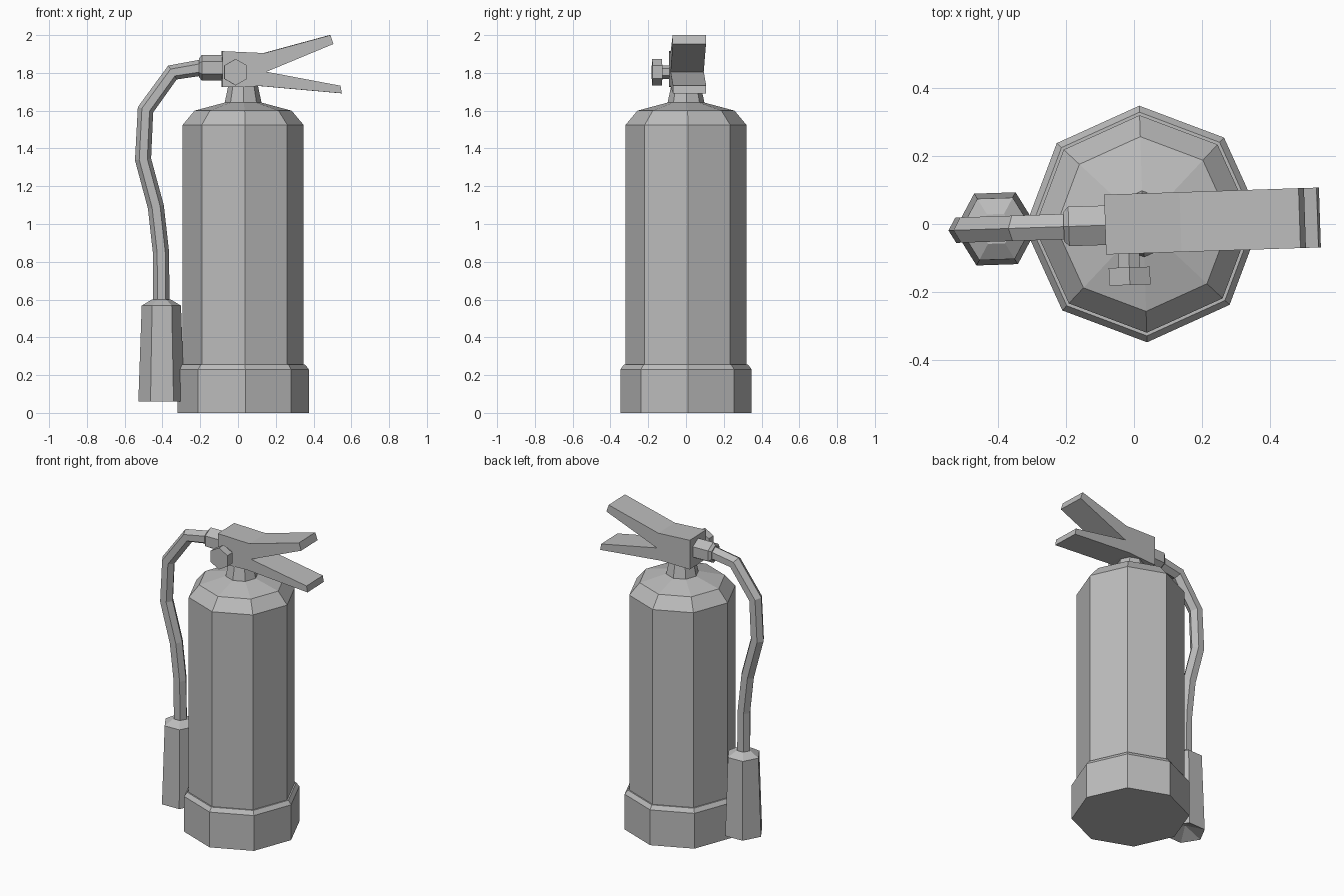
import bpy
import bmesh
from math import cos, sin, pi, radians
from mathutils import Matrix, Vector

cube = bpy.data.objects.get("Cube")
if cube:
    bpy.data.objects.remove(cube)

grey = bpy.data.materials.new("plain_grey")
grey.use_nodes = True
colour = (0.5, 0.5, 0.5, 1)
grey.diffuse_color = colour
grey.node_tree.nodes["Principled BSDF"].inputs["Base Color"].default_value = colour

# The whole model is turned slightly about the cylinder axis
AXIS = Vector((0.027, 0, 0))
TURN = Matrix.Translation(AXIS) @ Matrix.Rotation(radians(1.9), 4, "Z") @ Matrix.Translation(-AXIS)


def finish(name, bm):
    bmesh.ops.recalc_face_normals(bm, faces=bm.faces)
    bm.transform(TURN)
    mesh = bpy.data.meshes.new(name)
    bm.to_mesh(mesh)
    bm.free()
    mesh.materials.append(grey)
    obj = bpy.data.objects.new(name, mesh)
    bpy.context.collection.objects.link(obj)
    return obj


def skin(name, rings):
    """Join equal rings of points into a closed tube."""
    bm = bmesh.new()
    loops = [[bm.verts.new(p) for p in ring] for ring in rings]
    n = len(loops[0])
    for a, b in zip(loops, loops[1:]):
        for i in range(n):
            j = (i + 1) % n
            bm.faces.new((a[i], a[j], b[j], b[i]))
    bm.faces.new(loops[0])
    bm.faces.new(loops[-1])
    bmesh.ops.remove_doubles(bm, verts=bm.verts, dist=0.0002)
    return finish(name, bm)


def ring(centre, u, v, radius, sides):
    return [Vector(centre) + radius * (Vector(u) * cos(2 * pi * i / sides) + Vector(v) * sin(2 * pi * i / sides))
            for i in range(sides)]


def lathe(name, base, axis, u, profile, sides):
    """Faceted solid from (distance along axis, radius) pairs."""
    axis, u = Vector(axis), Vector(u)
    v = axis.cross(u)
    return skin(name, [ring(Vector(base) + axis * d, u, v, r, sides) for d, r in profile])


X, Y, Z = (1, 0, 0), (0, 1, 0), (0, 0, 1)

# Cylinder: foot, tank with shoulder, and neck
lathe("foot_ring", AXIS, Z, X, [(0, 0.348), (0.23, 0.348), (0.255, 0.329)], 8)
lathe("tank", AXIS, Z, X, [(0.2, 0.32), (1.525, 0.32), (1.6, 0.257), (1.642, 0.1)], 8)
lathe("neck", AXIS, Z, X, [(1.63, 0.1), (1.735, 0.078)], 8)

# Valve block with the two levers, one side profile given thickness
outline = [(-0.085, 1.725), (0.12, 1.73), (0.547, 1.692), (0.54, 1.732), (0.148, 1.806),
           (0.503, 1.953), (0.487, 2.0), (0.137, 1.905), (-0.085, 1.915)]
skin("valve_and_levers", [[(x, y, z) for x, z in outline] for y in (-0.086, 0.09)])

# Gauge on the front of the valve
gauge = (-0.018, -0.08, 1.804)
lathe("gauge_stem", gauge, (0, -1, 0), Z, [(-0.02, 0.036), (0.055, 0.036)], 6)
lathe("gauge", gauge, (0, -1, 0), Z, [(0.046, 0.07), (0.098, 0.07)], 6)

# Hose coupling on the side of the valve
lathe("hose_coupling", (-0.07, 0, 1.827), (-1, 0, 0), Z, [(0, 0.067), (0.122, 0.067), (0.137, 0.05)], 6)

# Hose swept along a bent path
path = [Vector((x, 0, z)) for x, z in
        [(-0.18, 1.83), (-0.347, 1.802), (-0.49, 1.605), (-0.503, 1.342), (-0.435, 1.09),
         (-0.408, 0.85), (-0.406, 0.57)]]
rings = []
for i, p in enumerate(path):
    before = (p - path[max(i - 1, 0)]).normalized()
    after = (path[min(i + 1, len(path) - 1)] - p).normalized()
    side = (before + after).normalized().cross(Vector(Y))
    rings.append(ring(p, side, Y, 0.043, 6))
skin("hose", rings)

# Nozzle horn with a hollowed end
lathe("nozzle", (-0.406, 0, 0), Z, X,
      [(0.11, 0.0001), (0.06, 0.122), (0.568, 0.104), (0.6, 0.05)], 6)
